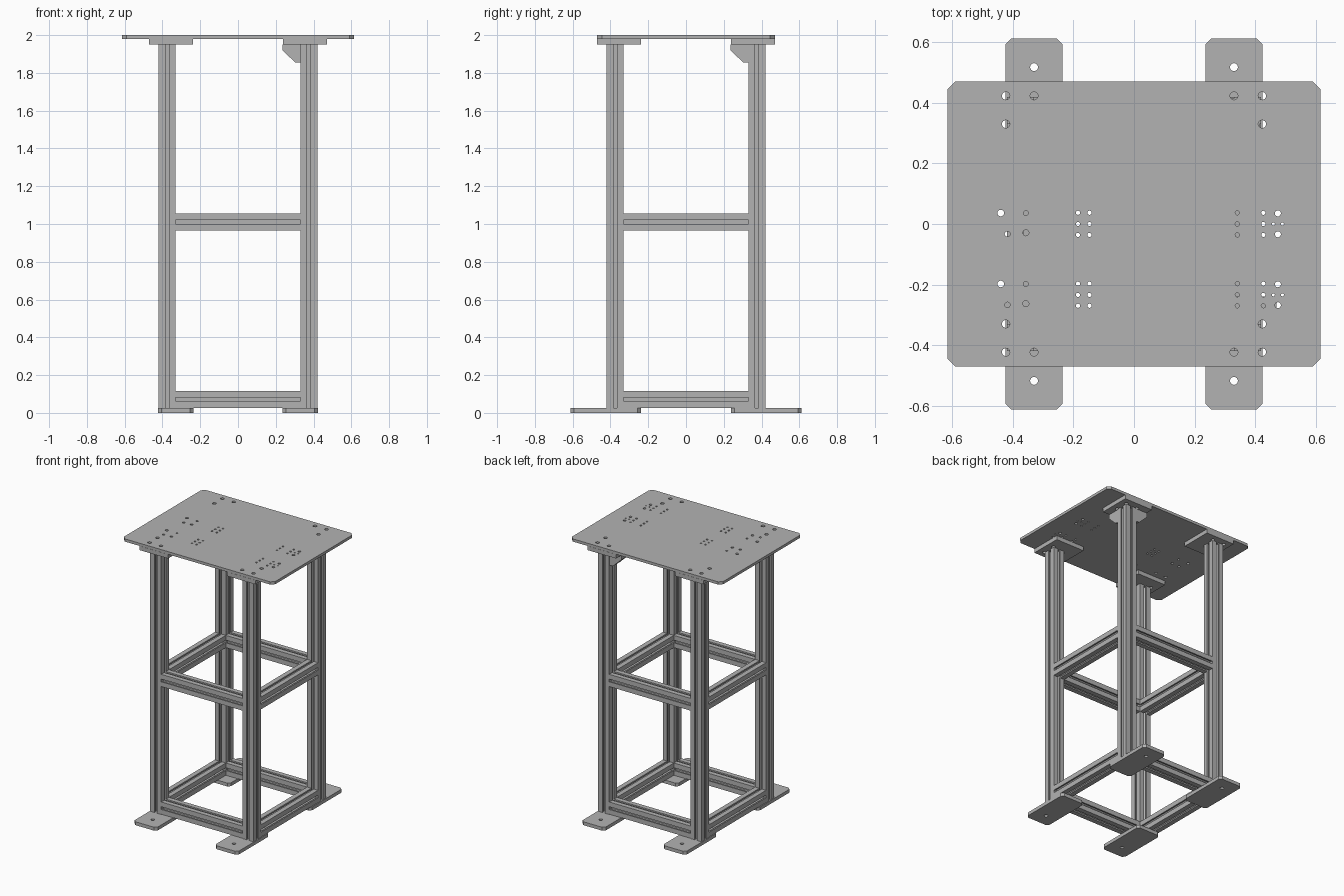
import bpy, bmesh, math
from mathutils import Matrix, Vector

if "Cube" in bpy.data.objects:
    bpy.data.objects.remove(bpy.data.objects["Cube"], do_unlink=True)

metal = bpy.data.materials.new("grey_metal")
metal.use_nodes = True
GREY = (0.45, 0.45, 0.45, 1)
metal.diffuse_color = GREY
metal.node_tree.nodes["Principled BSDF"].inputs["Base Color"].default_value = GREY

TO_X = Matrix.Rotation(math.pi / 2, 4, "Y")
TO_Y = Matrix.Rotation(-math.pi / 2, 4, "X")
SIGNS = [(sx, sy) for sx in (-1, 1) for sy in (-1, 1)]


def circle(x, y, r, n=16):
    return [(x + r * math.cos(math.tau * i / n), y + r * math.sin(math.tau * i / n)) for i in range(n)]


def rectangle(x0, x1, y0, y1, c=0.0):
    """Rectangle outline with corners cut by c."""
    if not c:
        return [(x0, y0), (x1, y0), (x1, y1), (x0, y1)]
    return [(x0 + c, y0), (x1 - c, y0), (x1, y0 + c), (x1, y1 - c),
            (x1 - c, y1), (x0 + c, y1), (x0, y1 - c), (x0, y0 + c)]


def extrude(name, loops, length, matrix):
    """Fill an outline with holes and extrude it, centred along local z."""
    curve = bpy.data.curves.new(name, "CURVE")
    curve.dimensions, curve.fill_mode, curve.extrude = "2D", "BOTH", length / 2
    for loop in loops:
        spline = curve.splines.new("POLY")
        spline.points.add(len(loop) - 1)
        for point, (x, y) in zip(spline.points, loop):
            point.co = (x, y, 0, 1)
        spline.use_cyclic_u = True
    temp = bpy.data.objects.new(name + "_outline", curve)
    bpy.context.collection.objects.link(temp)
    graph = bpy.context.evaluated_depsgraph_get()
    mesh = bpy.data.meshes.new_from_object(temp.evaluated_get(graph))
    bpy.data.objects.remove(temp, do_unlink=True)
    bpy.data.curves.remove(curve)

    bm = bmesh.new()
    bm.from_mesh(mesh)
    bmesh.ops.remove_doubles(bm, verts=bm.verts, dist=1e-5)
    bmesh.ops.transform(bm, matrix=matrix, verts=bm.verts)
    bmesh.ops.recalc_face_normals(bm, faces=bm.faces)
    for face in bm.faces:
        face.smooth = False
    bm.to_mesh(mesh)
    bm.free()
    mesh.name = name
    mesh.materials.clear()
    mesh.materials.append(metal)
    obj = bpy.data.objects.new(name, mesh)
    bpy.context.collection.objects.link(obj)
    return obj


def at(x, y, z):
    return Matrix.Translation((x, y, z))


# Slotted extrusion profile: one slotted side repeated four times
H = 0.045
half = [(0.010, H), (0.010, 0.035), (0.021, 0.035), (0.021, 0.028), (0.012, 0.018)]
side = [(H, H)] + half + [(-x, y) for x, y in reversed(half)]
profile = []
for k in range(4):
    turn = Matrix.Rotation(k * math.pi / 2, 2)
    profile += [tuple(turn @ Vector(p)) for p in side]

LEG = 0.375
FOOT_TOP, LEG_TOP, PLATE_BOTTOM = 0.025, 1.95, 1.98

# Legs, feet and top flanges at the four corners
for sx, sy in SIGNS:
    tag = ("left" if sx > 0 else "right") + ("_back" if sy > 0 else "_front")
    extrude("leg_" + tag, [profile], LEG_TOP - FOOT_TOP,
            at(sx * LEG, sy * LEG, (LEG_TOP + FOOT_TOP) / 2))
    foot = rectangle(-0.094, 0.094, -0.187, 0.187, 0.018)
    extrude("foot_" + tag, [foot, circle(0, sy * 0.093, 0.013)], FOOT_TOP,
            at(sx * 0.33, sy * 0.425, FOOT_TOP / 2))
    bolts = [(0.423, 0.423), (0.33, 0.423), (0.423, 0.33)]
    holes = [circle(sx * (x - 0.355), sy * (y - 0.355), 0.013) for x, y in bolts]
    extrude("flange_" + tag, [rectangle(-0.116, 0.116, -0.116, 0.116)] + holes,
            PLATE_BOTTOM - LEG_TOP, at(sx * 0.355, sy * 0.355, (PLATE_BOTTOM + LEG_TOP) / 2))

# Cross bars on the lower and middle levels
for level, z in (("lower", 0.072), ("middle", 1.01)):
    for s in (-1, 1):
        extrude(level + ("_bar_back" if s > 0 else "_bar_front"), [profile], 0.66,
                at(0, s * LEG, z) @ TO_X)
        extrude(level + ("_bar_left" if s > 0 else "_bar_right"), [profile], 0.66,
                at(s * LEG, 0, z) @ TO_Y)

# Two gussets on the inner sides of one leg
gusset = [(0.33, 1.95), (0.235, 1.95), (0.235, 1.92), (0.303, 1.855), (0.33, 1.855)]
upright = Matrix.Rotation(math.pi / 2, 4, "X")
extrude("gusset_x", [gusset], 0.08, at(0, LEG, 0) @ upright)
extrude("gusset_y", [gusset], 0.08, at(LEG, 0, 0) @ Matrix.Rotation(math.pi / 2, 4, "Z") @ upright)

# Table top with corner bolt holes and two rows of drilled patterns
holes = [circle(sx * x, sy * y, 0.013) for sx, sy in SIGNS
         for x, y in ((0.423, 0.423), (0.33, 0.423), (0.423, 0.33))]
for y in (0.0, -0.234):
    holes += [circle(-0.44, y + 0.036, 0.011), circle(-0.357, y + 0.036, 0.008),
              circle(-0.418, y - 0.033, 0.009), circle(-0.357, y - 0.029, 0.010)]
    for x in (-0.185, -0.147, 0.341, 0.427):
        holes += [circle(x, y + dy, 0.007, 12) for dy in (-0.036, 0, 0.037)]
    holes += [circle(0.475, y + dy, 0.010) for dy in (-0.034, 0.035)]
    holes += [circle(x, y, 0.005, 12) for x in (0.46, 0.49)]
extrude("table_top", [rectangle(-0.615, 0.615, -0.47, 0.47, 0.024)] + holes,
        2 - PLATE_BOTTOM, at(0, 0, (2 + PLATE_BOTTOM) / 2))
